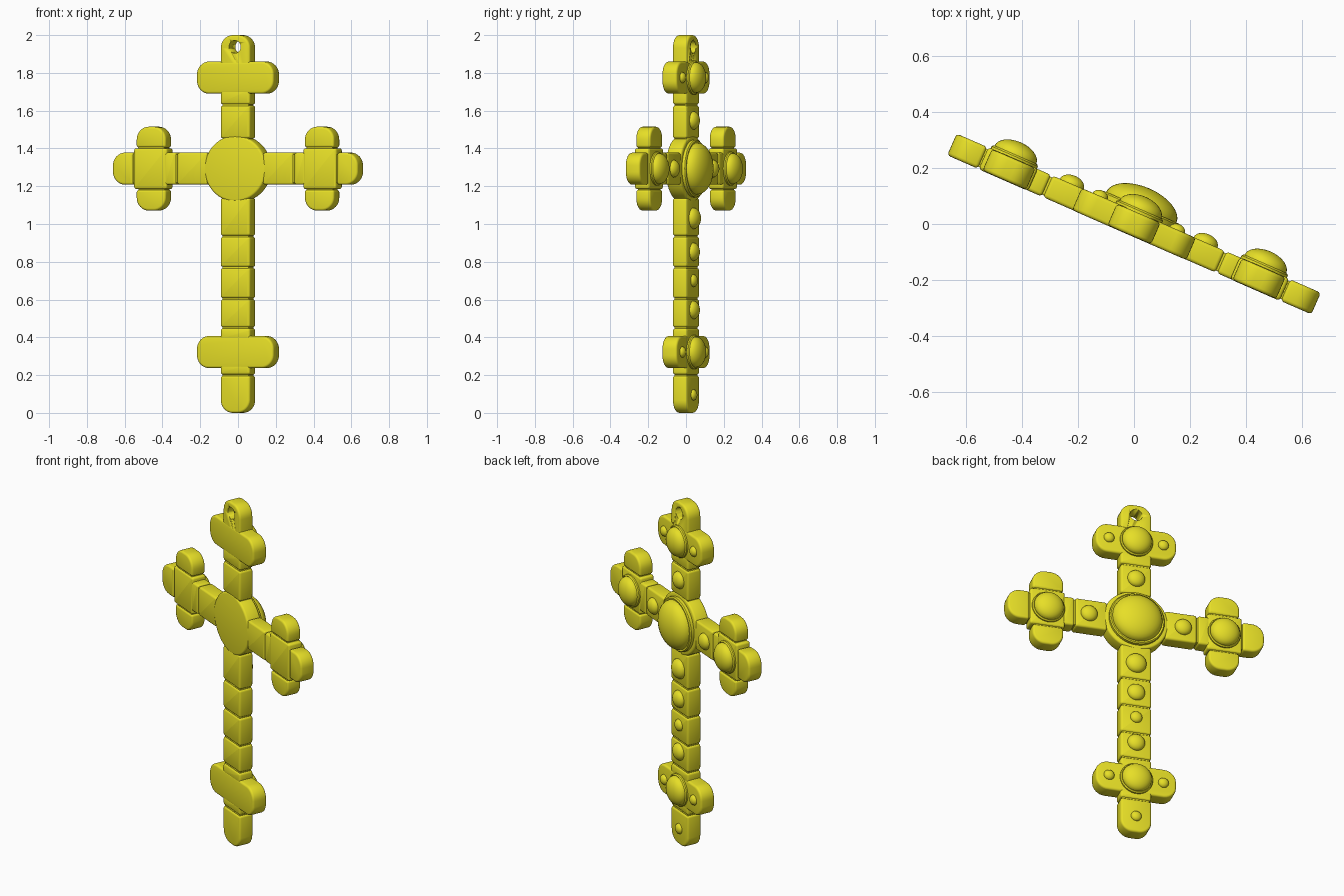
import bpy, bmesh
from math import sin, cos, pi, radians

if "Cube" in bpy.data.objects:
    bpy.data.objects.remove(bpy.data.objects["Cube"])

TURN = radians(-23.6)      # the whole cross is turned about z
HALF = 0.042               # half thickness of the plates
W = 0.085                  # half width of the bars
ZC = 1.293                 # height of the cross centre

gold = bpy.data.materials.new("yellow")
gold.diffuse_color = (0.80, 0.74, 0.02, 1)
gold.use_nodes = True
gold.node_tree.nodes["Principled BSDF"].inputs["Base Color"].default_value = gold.diffuse_color


def finish(name, bm):
    bmesh.ops.recalc_face_normals(bm, faces=bm.faces)
    me = bpy.data.meshes.new(name)
    bm.to_mesh(me)
    bm.free()
    ob = bpy.data.objects.new(name, me)
    bpy.context.collection.objects.link(ob)
    me.materials.append(gold)
    ob.rotation_euler.z = TURN
    bpy.ops.object.select_all(action='DESELECT')
    ob.select_set(True)
    bpy.context.view_layer.objects.active = ob
    bpy.ops.object.shade_smooth_by_angle(angle=radians(35))
    return ob


def slab(name, outline, half=HALF, bevel=0.012):
    """Extrude an x/z outline through the thickness and round its rims."""
    bm = bmesh.new()
    face = bm.faces.new([bm.verts.new((x, -half, z)) for x, z in outline])
    ext = bmesh.ops.extrude_face_region(bm, geom=[face])
    for v in ext['geom']:
        if isinstance(v, bmesh.types.BMVert):
            v.co.y = half
    if bevel:
        rims = [e for e in bm.edges if abs(e.verts[0].co.y - e.verts[1].co.y) < 1e-6]
        bmesh.ops.bevel(bm, geom=rims, offset=bevel, segments=3, profile=0.5, affect='EDGES')
    return finish(name, bm)


def rounded(x0, x1, z0, z1, r=(0.012,) * 4):
    """Rounded rectangle; radii run top right, top left, bottom left, bottom right."""
    pts = []
    for i, (sx, sz) in enumerate(((1, 1), (-1, 1), (-1, -1), (1, -1))):
        cx = (x1 if sx > 0 else x0) - sx * r[i]
        cz = (z1 if sz > 0 else z0) - sz * r[i]
        n = 8 if r[i] > 0.03 else 3
        for k in range(n + 1):
            a = (i + k / n) * pi / 2
            pts.append((cx + r[i] * cos(a), cz + r[i] * sin(a)))
    return pts


def gem(name, x, z, r, peak, collar=0.0):
    """Dome on the back face, with a raised collar when asked for."""
    base = HALF + collar
    inner = r * (0.9 if collar else 1)
    prof = [(r, HALF - 0.01)]
    if collar:
        prof += [(r, base - 0.006), (r - 0.006, base), (inner, base - 0.002)]
    prof += [(inner * cos(t * pi / 16), base + (peak - base) * sin(t * pi / 16)) for t in range(8)]
    bm = bmesh.new()
    n = 40
    rings = [[bm.verts.new((x + p * cos(2 * pi * k / n), y, z + p * sin(2 * pi * k / n)))
              for k in range(n)] for p, y in prof]
    for a, b in zip(rings, rings[1:]):
        for k in range(n):
            bm.faces.new((a[k], a[(k + 1) % n], b[(k + 1) % n], b[k]))
    top = bm.verts.new((x, peak, z))
    for k in range(n):
        bm.faces.new((rings[-1][k], rings[-1][(k + 1) % n], top))
    bm.faces.new(rings[0])
    return finish(name, bm)


S, R = 0.012, 0.068
TOP, BOTTOM = (R, R, S, S), (S, S, R, R)
RIGHT, LEFT = (R, S, S, R), (S, R, R, S)

# Narrow cores that show in the grooves between plates
slab("upright_core", rounded(-0.076, 0.076, 0.1, 1.8), 0.035, 0.004)
slab("crossbar_core", rounded(-0.65, 0.65, ZC - 0.076, ZC + 0.076), 0.035, 0.004)

# Upright bar plates
for i, (a, b) in enumerate(((0.2, 0.27), (0.38, 0.45), (0.45, 0.605), (0.605, 0.77),
                            (0.77, 0.935), (0.935, 1.14), (1.45, 1.63), (1.63, 1.72))):
    slab(f"upright_plate_{i}", rounded(-W, W, a + 0.003, b - 0.003))

# Foot, head and their cross lobes
slab("foot_lobe", rounded(-W, W, 0, 0.197, BOTTOM))
head = slab("head_lobe", rounded(-W, W, 1.72, 2.0, TOP))
for name, z in (("lower", 0.322), ("upper", 1.775)):
    slab(name + "_cross_lobe", rounded(-0.222, 0.222, z - W, z + W, (R,) * 4), HALF + 0.001)
    gem(name + "_large_gem", 0, z, 0.09, 0.105, 0.015)
    for s in (-1, 1):
        gem(name + "_side_gem", s * 0.15, z, 0.029, 0.064)

# Hanging hole
hole = slab("hole_cutter", [(0.034 * cos(k * pi / 16), 1.938 + 0.034 * sin(k * pi / 16))
                            for k in range(32)], 0.2, 0)
hole.hide_render = True
hole.hide_viewport = True
mod = head.modifiers.new("hole", 'BOOLEAN')
mod.operation = 'DIFFERENCE'
mod.object = hole
mod.solver = 'EXACT'

# Central medallion
slab("medallion", [(0.178 * cos(k * pi / 32), ZC + 0.175 * sin(k * pi / 32)) for k in range(64)],
     HALF + 0.001)
gem("medallion_gem", 0, ZC, 0.152, 0.138, 0.023)

# Crossbar arms with trefoil ends
for s, side in ((1, "right"), (-1, "left")):
    def span(a, b):
        return (a, b) if s > 0 else (-b, -a)
    for part, a, b in (("inner", 0.16, 0.335), ("neck", 0.341, 0.41)):
        slab(f"{side}_arm_{part}", rounded(*span(a, b), ZC - W, ZC + W))
    lobe = span(0.401, 0.571)
    slab(side + "_trefoil_block", rounded(*span(0.393, 0.585), ZC - 0.108, ZC + 0.108), HALF + 0.001)
    slab(side + "_trefoil_core", rounded(*span(0.411, 0.561), ZC - 0.17, ZC + 0.17), 0.035, 0.004)
    slab(side + "_trefoil_top", rounded(*lobe, ZC + 0.112, ZC + 0.222, TOP))
    slab(side + "_trefoil_bottom", rounded(*lobe, ZC - 0.222, ZC - 0.112, BOTTOM))
    slab(side + "_trefoil_end", rounded(*span(0.589, 0.708), ZC - W, ZC + W, RIGHT if s > 0 else LEFT))
    gem(side + "_trefoil_gem", s * 0.486, ZC, 0.09, 0.105, 0.015)
    gem(side + "_arm_gem", s * 0.26, ZC, 0.046, 0.073)

# Small gems down the upright
for z, r in ((0.095, 0.029), (0.545, 0.048), (0.7, 0.033), (0.853, 0.048), (1.03, 0.056), (1.548, 0.048)):
    gem("upright_gem", 0, z, r, 0.043 + r * 0.65)
